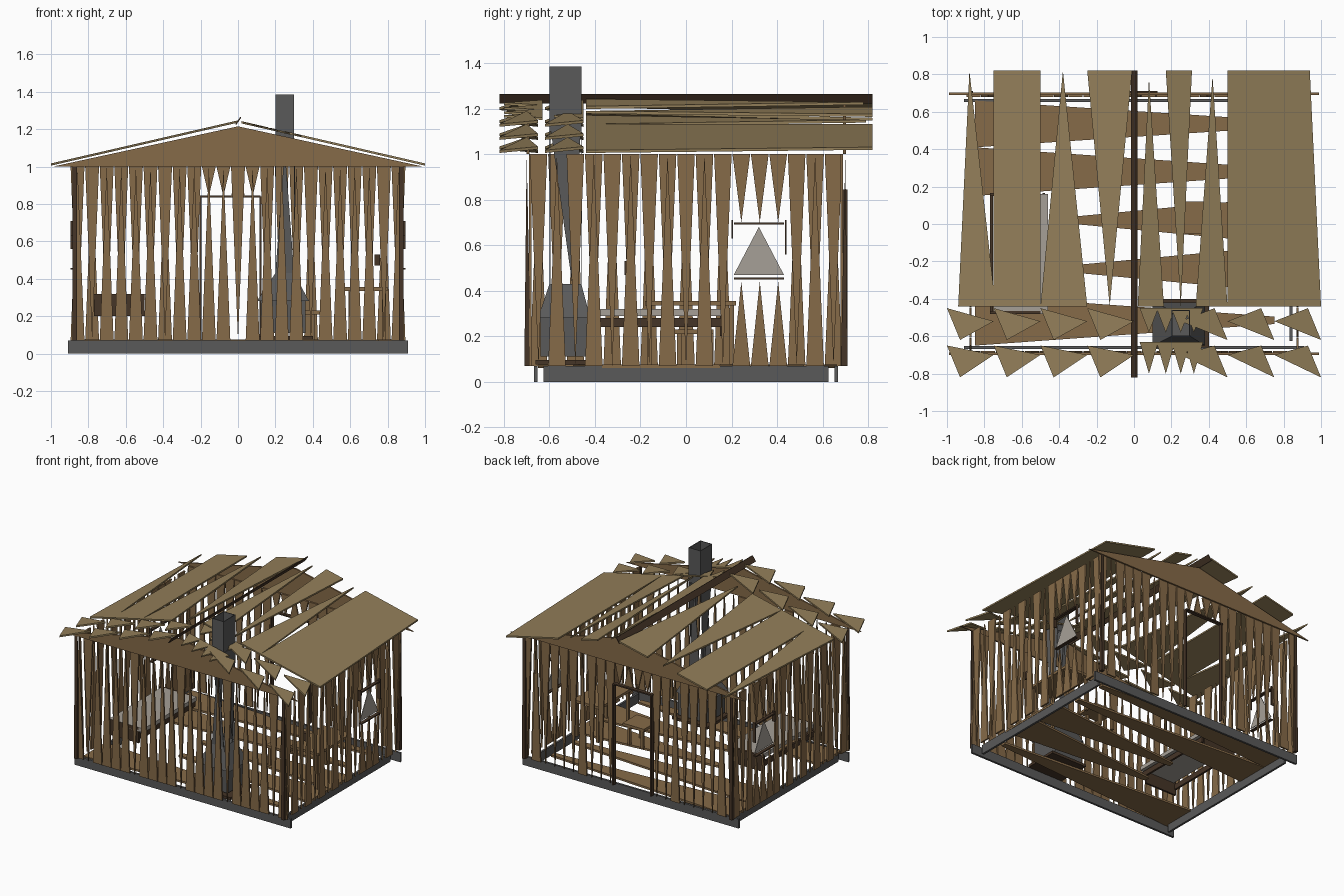
import bpy, bmesh
from mathutils import Vector

if "Cube" in bpy.data.objects:
    bpy.data.objects.remove(bpy.data.objects["Cube"])


def material(name, rgb):
    m = bpy.data.materials.new(name)
    m.diffuse_color = (*rgb, 1)
    m.use_nodes = True
    m.node_tree.nodes["Principled BSDF"].inputs["Base Color"].default_value = m.diffuse_color
    return m


WOOD = material("wood", (0.24, 0.145, 0.065))
DARK = material("dark_wood", (0.06, 0.035, 0.02))
ROOF = material("roof_wood", (0.29, 0.21, 0.10))
STONE = material("stone", (0.1, 0.1, 0.1))
CLOTH = material("pale_cloth", (0.38, 0.35, 0.31))


def slab(bm, pts, off):
    """Flat polygon given thickness along the vector off."""
    a = [bm.verts.new(p) for p in pts]
    b = [bm.verts.new(Vector(p) + Vector(off)) for p in pts]
    n = len(a)
    bm.faces.new(a)
    bm.faces.new(b[::-1])
    for i in range(n):
        bm.faces.new((a[i], b[i], b[(i + 1) % n], a[(i + 1) % n]))


def box(bm, x0, x1, y0, y1, z0, z1):
    slab(bm, [(x0, y0, z0), (x1, y0, z0), (x1, y1, z0), (x0, y1, z0)], (0, 0, z1 - z0))


def finish(name, bm, mat):
    bmesh.ops.recalc_face_normals(bm, faces=bm.faces)
    me = bpy.data.meshes.new(name)
    bm.to_mesh(me)
    bm.free()
    me.materials.append(mat)
    ob = bpy.data.objects.new(name, me)
    bpy.context.collection.objects.link(ob)


def boxes(name, mat, *items):
    bm = bmesh.new()
    for it in items:
        box(bm, *it)
    finish(name, bm, mat)


def spike(c, w, z0, z1, up):
    """Wall board that tapers to a point: (along, height) corners."""
    base, tip = (z0, z1) if up else (z1, z0)
    return [(c - w / 2, base), (c + w / 2, base), (c, tip)]


# front and back walls of tapered boards, with a doorway at the back
PITCH = 0.078
for name, y, up0 in (("front_wall", -0.69, True), ("back_wall", 0.69, False)):
    bm = bmesh.new()
    for i in range(-11, 12):
        c = i * PITCH
        door = y > 0 and -0.2 < c < 0.12
        up = up0 if i % 5 else not up0
        z0 = 0.84 if door else 0.07
        tri = spike(c, 0.074, z0, 1.0, up)
        slab(bm, [(a, y, z) for a, z in tri], (0, -0.012 if y > 0 else 0.012, 0))
    finish(name, bm, WOOD)

# side walls, each with a window gap
for name, s in (("left_wall", -1), ("right_wall", 1)):
    bm = bmesh.new()
    for i in range(-8, 9):
        c = i * 0.081
        if 0.2 < c < 0.45:
            tris = [spike(c, 0.078, 0.07, 0.44, True), spike(c, 0.078, 0.7, 1.0, False)]
        else:
            tris = [spike(c, 0.077, 0.07, 1.0, (i + (s > 0)) % 2 == 0)]
        for tri in tris:
            slab(bm, [(s * 0.88, a, z) for a, z in tri], (-s * 0.012, 0, 0))
    finish(name, bm, WOOD)
    # window pane and frame rails
    bm = bmesh.new()
    slab(bm, [(s * 0.88, 0.21, 0.47), (s * 0.88, 0.43, 0.47), (s * 0.88, 0.32, 0.68)], (-s * 0.005, 0, 0))
    finish(name + "_window_pane", bm, CLOTH)
    xs = sorted((s * 0.87, s * 0.895))
    boxes(name + "_window_frame", DARK, (*xs, 0.21, 0.43, 0.449, 0.457),
          (*xs, 0.21, 0.43, 0.69, 0.70), (*xs, 0.2, 0.206, 0.63, 0.71), (*xs, 0.435, 0.441, 0.56, 0.71))

# corner posts, door frame
bm = bmesh.new()
for sx in (-1, 1):
    for sy in (-1, 1):
        slab(bm, [(sx * 0.885, sy * 0.71, 0.07), (sx * 0.885, sy * 0.68, 0.07),
                  (sx * 0.885, sy * 0.70, 1.0)], (-sx * 0.025, 0, 0))
finish("corner_posts", bm, DARK)
boxes("door_frame", DARK, (-0.21, 0.12, 0.68, 0.71, 0.835, 0.845),
      (-0.205, -0.195, 0.68, 0.71, 0.07, 0.84), (0.115, 0.125, 0.68, 0.71, 0.07, 0.84))

# gables
for name, y in (("front_gable", -0.7), ("back_gable", 0.69)):
    bm = bmesh.new()
    slab(bm, [(-0.99, y, 1.0), (0.99, y, 1.0), (0, y, 1.215)], (0, 0.012, 0))
    finish(name, bm, WOOD)

# stone footing
bm = bmesh.new()
for s in (-1, 1):
    for i in range(7):
        x = -0.91 + i * 0.26
        box(bm, x, x + 0.26, s * 0.66 - 0.008, s * 0.66 + 0.008, 0, 0.07)
    for i in range(5):
        y = -0.625 + i * 0.25
        box(bm, s * 0.84 - 0.008, s * 0.84 + 0.008, y, y + 0.25, 0, 0.07)
finish("stone_footing", bm, STONE)

# floor boards, tapering toward one end
bm = bmesh.new()
for y0, y1, left in ((0.41, 0.66, 1), (0.15, 0.41, 1), (-0.11, 0.15, 0), (-0.37, -0.11, 0), (-0.65, -0.38, 1)):
    xb, xt = (-0.85, 0.75) if left else (0.85, -0.32)
    m = (y0 + y1) / 2
    slab(bm, [(xb, y0, 0.06), (xb, y1, 0.06), (xt, m + 0.02, 0.06), (xt, m - 0.02, 0.06)], (0, 0, 0.015))
finish("floor_boards", bm, WOOD)


def on_roof(x, y):
    return (x, y, 1.005 + 0.23 * (1 - abs(x)))


# long roof boards
F, B = -0.44, 0.82
long_boards = [
    [(-0.94, F), (-0.74, F), (-0.88, B)],
    [(-0.75, F), (-0.5, F), (-0.5, B), (-0.75, B)],
    [(-0.5, F), (-0.25, F), (-0.38, B)],
    [(-0.25, B), (-0.01, B), (-0.13, F)],
    [(0.02, F), (0.16, F), (0.08, 0.78)],
    [(0.17, B), (0.31, B), (0.25, F)],
    [(0.33, F), (0.5, F), (0.42, 0.79)],
    [(0.5, F), (0.75, F), (0.75, B), (0.5, B)],
    [(0.75, F), (1.0, F), (0.94, B), (0.75, B)],
]
bm = bmesh.new()
for b in long_boards:
    slab(bm, [on_roof(*p) for p in b], (0, 0, 0.012))
finish("roof_boards", bm, ROOF)

# short broken roof boards around the chimney
bm = bmesh.new()
for s in (-1, 1):
    for i in range(4):
        if s > 0 and i == 0:
            continue
        x0, x1 = i * 0.25, i * 0.25 + 0.25
        for ya, yb, yc in ((-0.45, -0.52, -0.62), (-0.65, -0.70, -0.82)):
            slab(bm, [on_roof(s * x1, ya if s < 0 else yc), on_roof(s * x0, yb),
                      on_roof(s * (x1 - 0.07), yc if s < 0 else ya)], (0, 0, 0.012))
for x in (0.08, 0.17, 0.25, 0.32):
    for ya, yb in ((-0.45, -0.58), (-0.63, -0.8)):
        slab(bm, [on_roof(x - 0.05, ya), on_roof(x + 0.05, ya), on_roof(x, yb)], (0, 0, 0.01))
finish("short_roof_boards", bm, ROOF)

# ridge cap
bm = bmesh.new()
slab(bm, [(-0.015, -0.82, 1.225), (0.012, -0.82, 1.265), (0.012, 0.82, 1.265), (-0.015, 0.82, 1.225)],
     (0.006, 0, -0.002))
finish("ridge_cap", bm, DARK)

# stove: body, hood, pipe and chimney
boxes("stove_body", STONE, (0.12, 0.36, -0.64, -0.42, 0.11, 0.28))
bm = bmesh.new()
bot = [bm.verts.new(p) for p in ((0.1, -0.65, 0.28), (0.38, -0.65, 0.28), (0.38, -0.42, 0.28), (0.1, -0.42, 0.28))]
top = [bm.verts.new(p) for p in ((0.2, -0.6, 0.43), (0.3, -0.6, 0.43), (0.3, -0.46, 0.43), (0.2, -0.46, 0.43))]
for i in range(4):
    j = (i + 1) % 4
    bm.faces.new((bot[i], bot[j], top[j], top[i]))
bm.faces.new(top)
finish("stove_hood", bm, STONE)
bm = bmesh.new()
for y in (-0.6, -0.46):
    slab(bm, [(0.2, y, 0.43), (0.3, y, 0.43), (0.25, y, 1.1)], (0, 0.004, 0))
for x in (0.2, 0.3):
    slab(bm, [(x, -0.6, 1.15), (x, -0.46, 1.15), (x, -0.5, 0.43)], (0.004, 0, 0))
finish("stove_pipe", bm, STONE)
boxes("chimney", STONE, (0.2, 0.3, -0.6, -0.595, 1.12, 1.385), (0.2, 0.205, -0.6, -0.46, 1.1, 1.385),
      (0.295, 0.3, -0.6, -0.46, 1.1, 1.385), (0.2, 0.3, -0.465, -0.46, 1.12, 1.385))
boxes("hearth", DARK, (0.1, 0.4, -0.66, -0.4, 0.075, 0.095))

# bed
boxes("bed_frame", DARK, (-0.77, -0.5, -0.48, -0.465, 0.2, 0.32), (-0.77, -0.5, 0.15, 0.165, 0.2, 0.32),
      (-0.77, -0.755, -0.48, 0.165, 0.24, 0.28), (-0.49, -0.475, -0.48, 0.165, 0.24, 0.28))
boxes("mattress", CLOTH, (-0.75, -0.46, -0.48, 0.16, 0.29, 0.32))

# table and stool
boxes("table", WOOD, (0.57, 0.8, -0.18, 0.22, 0.335, 0.355),
      *[(x, x + 0.02, y, y + 0.02, 0.075, 0.335) for x in (0.59, 0.77) for y in (-0.17, 0.19)])
boxes("stool", WOOD, (0.27, 0.45, -0.05, 0.12, 0.21, 0.23),
      *[(x, x + 0.02, y, y + 0.02, 0.075, 0.21) for x in (0.28, 0.39) for y in (-0.04, 0.1)])
# small box hung near the wall
boxes("wall_box", DARK, (0.73, 0.76, -0.27, -0.24, 0.47, 0.53))
